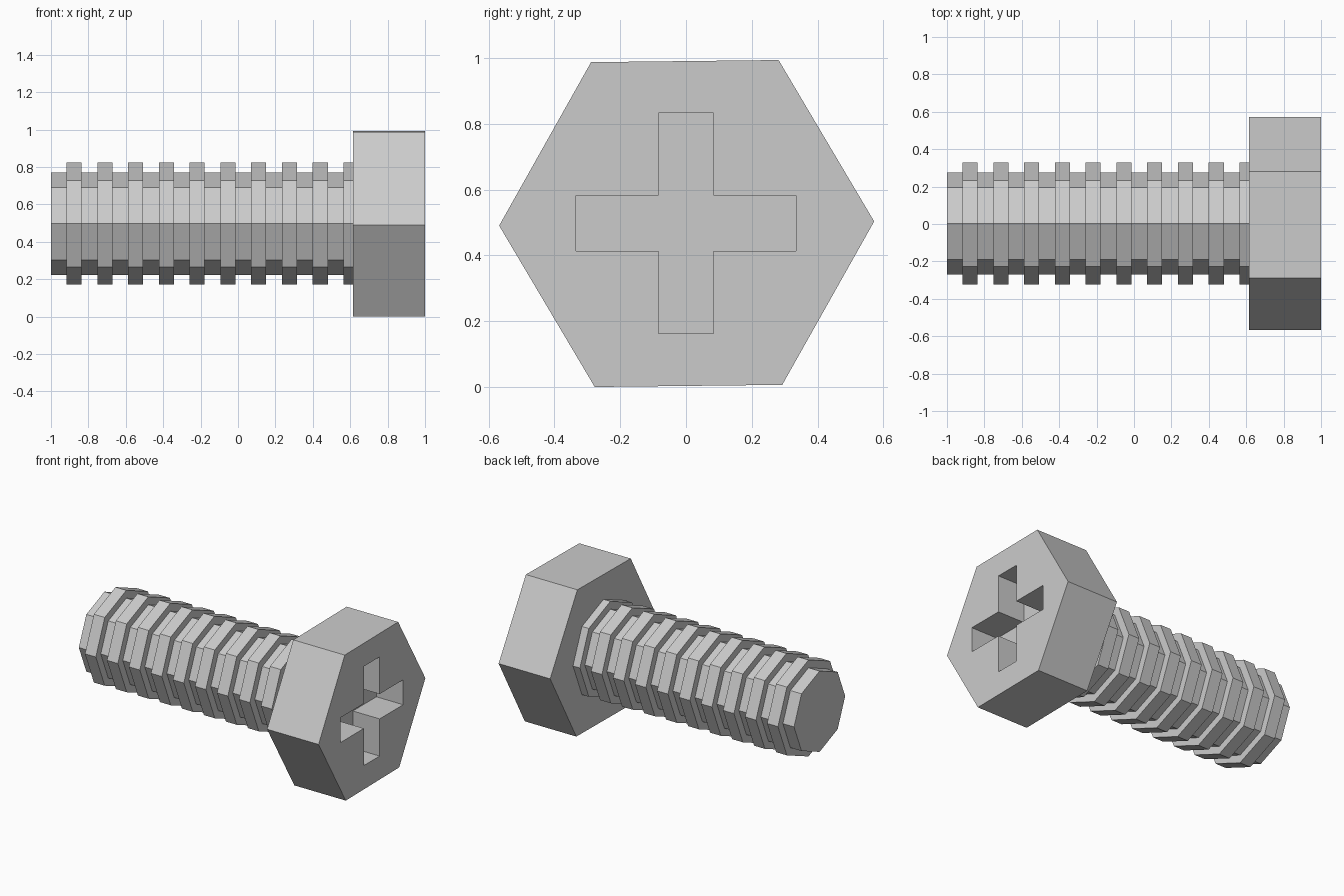
import bpy, bmesh, math

if "Cube" in bpy.data.objects:
    bpy.data.objects.remove(bpy.data.objects["Cube"])

CY, CZ = 0.002, 0.497   # bolt axis


def make_object(name, bm):
    bmesh.ops.recalc_face_normals(bm, faces=bm.faces)
    mesh = bpy.data.meshes.new(name)
    bm.to_mesh(mesh)
    bm.free()
    obj = bpy.data.objects.new(name, mesh)
    bpy.context.collection.objects.link(obj)
    return obj


def lathe_x(name, profile, sides, turn=0.0):
    """Capped solid around the bolt axis from (x, radius) pairs."""
    bm = bmesh.new()
    rings = []
    for x, r in profile:
        angles = [turn + math.tau * i / sides for i in range(sides)]
        rings.append([bm.verts.new((x, CY + r * math.cos(a), CZ + r * math.sin(a)))
                      for a in angles])
    for a, b in zip(rings, rings[1:]):
        for i in range(sides):
            j = (i + 1) % sides
            bm.faces.new((a[i], a[j], b[j], b[i]))
    bm.faces.new(rings[0])
    bm.faces.new(rings[-1])
    return make_object(name, bm)


# Octagonal threaded shaft with square-stepped ridges
CORE, RIDGE = 0.273, 0.326
START, PITCH, WIDTH = -0.917, 0.1645, 0.081
profile = [(-1.0, CORE)]
for i in range(10):
    x0 = START + i * PITCH
    x1 = min(x0 + WIDTH, 0.62)
    profile += [(x0, CORE), (x0, RIDGE), (x1, RIDGE)]
    if i < 9:
        profile.append((x1, CORE))
lathe_x("threaded_shaft", profile, 8)

# Hexagonal head
head = lathe_x("hex_head", [(0.615, 0.57), (1.0, 0.57)], 6, math.radians(0.65))

# Cross-shaped driver recess cut into the head
L, W, DEPTH = 0.335, 0.084, 0.2
outline = [(W, L), (-W, L), (-W, W), (-L, W), (-L, -W), (-W, -W),
           (-W, -L), (W, -L), (W, -W), (L, -W), (L, W), (W, W)]
bm = bmesh.new()
floor = bm.faces.new([bm.verts.new((1.0 - DEPTH, y, 0.498 + z)) for y, z in outline])
walls = bmesh.ops.extrude_face_region(bm, geom=[floor])["geom"]
bmesh.ops.translate(bm, vec=(DEPTH + 0.1, 0, 0),
                    verts=[v for v in walls if isinstance(v, bmesh.types.BMVert)])
if len(bm.faces) == 13:   # keep the floor cap closed
    bm.faces.new([v for v in floor.verts])
cutter = make_object("recess_cutter", bm)
cutter.hide_render = True
cutter.hide_set(True)

cut = head.modifiers.new("driver_recess", 'BOOLEAN')
cut.operation = 'DIFFERENCE'
cut.solver = 'EXACT'
cut.object = cutter
